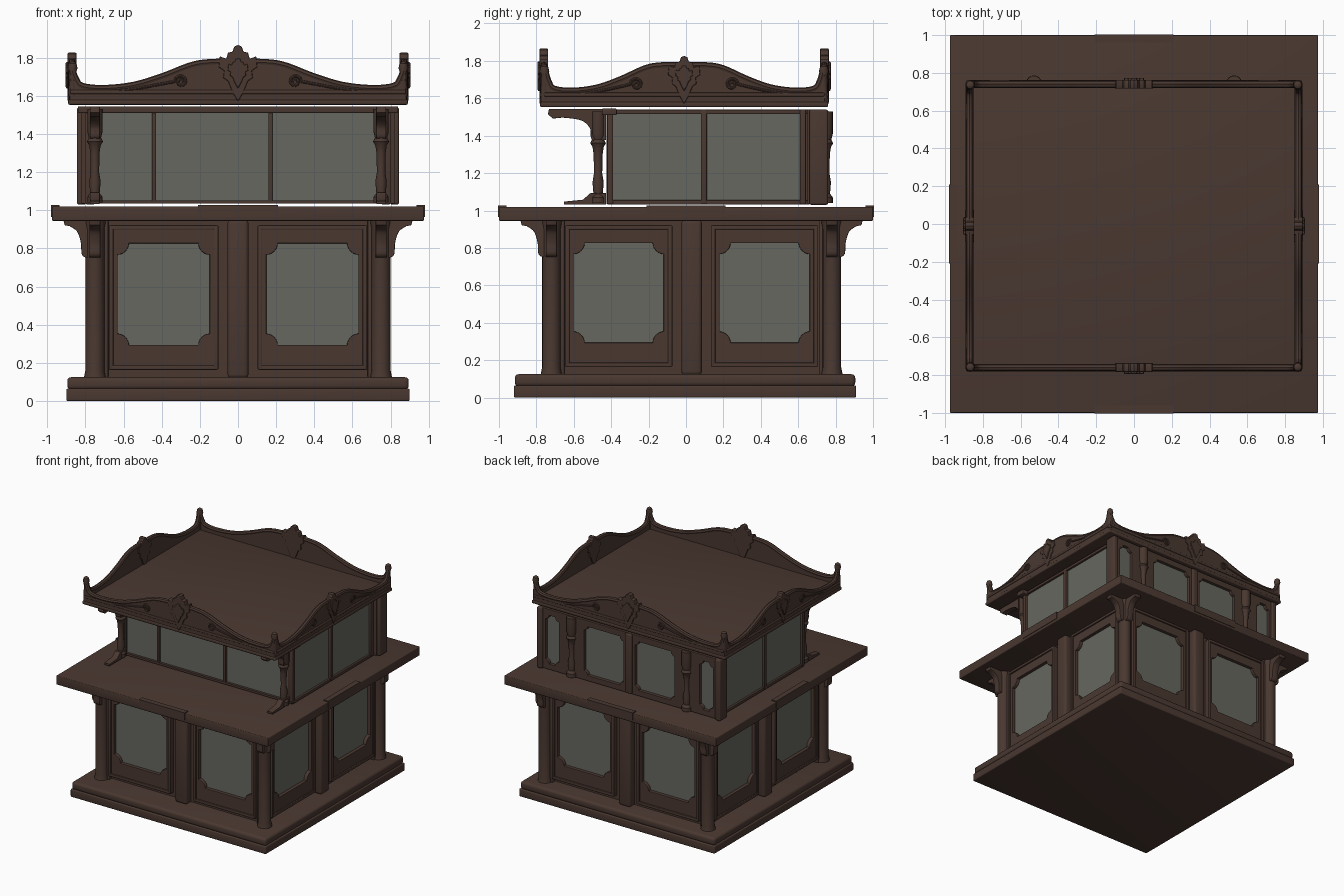
import bpy, bmesh, math
from mathutils import Matrix, Vector

if "Cube" in bpy.data.objects:
    bpy.data.objects.remove(bpy.data.objects["Cube"])


def material(name, rgb):
    m = bpy.data.materials.new(name)
    m.use_nodes = True
    m.diffuse_color = (*rgb, 1)
    m.node_tree.nodes["Principled BSDF"].inputs["Base Color"].default_value = (*rgb, 1)
    return m


WOOD = material("dark_brown_wood", (0.068, 0.039, 0.030))
GLASS = material("grey_glass", (0.135, 0.137, 0.115))


def finish(name, mesh, mat, matrix=Matrix()):
    mesh.transform(matrix)
    mesh.materials.clear()
    mesh.materials.append(mat)
    mesh.shade_smooth()
    mesh.set_sharp_from_angle(angle=math.radians(35))
    ob = bpy.data.objects.new(name, mesh)
    bpy.context.collection.objects.link(ob)
    return ob


def box(name, lo, hi, mat=WOOD, bevel=0.0, matrix=Matrix()):
    bm = bmesh.new()
    size = Vector(hi) - Vector(lo)
    mid = (Vector(hi) + Vector(lo)) / 2
    bmesh.ops.create_cube(bm, size=1, matrix=Matrix.Translation(mid) @ Matrix.Diagonal((*size, 1)))
    if bevel:
        bmesh.ops.bevel(bm, geom=bm.edges[:], offset=bevel, segments=3, profile=0.5, affect='EDGES')
    mesh = bpy.data.meshes.new(name)
    bm.to_mesh(mesh)
    bm.free()
    return finish(name, mesh, mat, matrix)


def curve_part(name, loops, matrix, mat=WOOD, depth=0.0, bevel=0.0, tube=False):
    """Flat extruded outline (extra loops are holes), or a round moulding along a path."""
    cu = bpy.data.curves.new(name, 'CURVE')
    cu.dimensions = '3D' if tube else '2D'
    cu.fill_mode = 'FULL' if tube else 'BOTH'
    cu.extrude, cu.bevel_depth, cu.bevel_resolution = depth / 2, bevel, 2 if tube else 1
    cu.use_fill_caps = tube
    for pts in loops:
        sp = cu.splines.new('POLY')
        sp.points.add(len(pts) - 1)
        for p, (u, v) in zip(sp.points, pts):
            p.co = (u, v, 0, 1)
        sp.use_cyclic_u = not tube
    tmp = bpy.data.objects.new("tmp", cu)
    bpy.context.collection.objects.link(tmp)
    dg = bpy.context.evaluated_depsgraph_get()
    mesh = bpy.data.meshes.new_from_object(tmp.evaluated_get(dg))
    bpy.data.objects.remove(tmp)
    mesh.name = name
    return finish(name, mesh, mat, matrix)


def lathe(name, profile, at, squash=1.0):
    bm = bmesh.new()
    vs = [bm.verts.new((r, 0, z)) for r, z in profile]
    es = [bm.edges.new(p) for p in zip(vs, vs[1:])]
    bmesh.ops.spin(bm, geom=vs + es, cent=(0, 0, 0), axis=(0, 0, 1), angle=math.tau, steps=16)
    bmesh.ops.remove_doubles(bm, verts=bm.verts[:], dist=1e-4)
    bmesh.ops.recalc_face_normals(bm, faces=bm.faces[:])
    mesh = bpy.data.meshes.new(name)
    bm.to_mesh(mesh)
    bm.free()
    return finish(name, mesh, WOOD, Matrix.Translation(at))


def face(turn, dist, cy=0.0):
    """Local u runs along a side, v is up, w points outwards."""
    return (Matrix.Translation((0, cy, 0)) @ Matrix.Rotation(turn * math.pi / 2, 4, 'Z')
            @ Matrix.Rotation(math.pi / 2, 4, 'X') @ Matrix.Translation((0, 0, dist)))


def rect(u0, u1, v0, v1):
    return [(u0, v0), (u1, v0), (u1, v1), (u0, v1)]


def notched(u0, u1, v0, v1, r):
    """Rectangle with hollow quarter-round corners."""
    pts = []
    for i, (u, v) in enumerate(rect(u0, u1, v0, v1)):
        for k in range(7):
            a = math.pi / 2 * (i + 1 - k / 6)
            pts.append((u + r * math.cos(a), v + r * math.sin(a)))
    return pts


def smooth(pts, n=6):
    out = []
    for i in range(len(pts) - 1):
        p = [Vector(pts[max(0, min(len(pts) - 1, i + k))]) for k in (-1, 0, 1, 2)]
        for j in range(n):
            t = j / n
            q = (p[1] * 2 + (p[2] - p[0]) * t + (p[0] * 2 - p[1] * 5 + p[2] * 4 - p[3]) * t * t
                 + (p[1] * 3 - p[0] - p[2] * 3 + p[3]) * t ** 3) / 2
            out.append((q.x, q.y))
    return out + [tuple(pts[-1])]


# Plinth, cabinet core and counter
box("plinth_lower", (-0.9, -0.92, 0), (0.9, 0.91, 0.065), bevel=0.008)
box("plinth_upper", (-0.895, -0.915, 0.06), (0.895, 0.905, 0.125), bevel=0.02)
box("cabinet_core", (-0.72, -0.69, 0.1), (0.72, 0.75, 0.96))
box("counter", (-0.975, -1, 0.945), (0.975, 1, 1.02), bevel=0.006)

# Cabinet sides: windows, pilasters, corner posts and brackets
BRACKET = [(0, 0.945), (0.13, 0.945), (0.125, 0.925)] + smooth(
    [(0.1, 0.92), (0.06, 0.89), (0.04, 0.83), (0.035, 0.77), (0.01, 0.755), (0, 0.77)])
for t in range(4):
    M = face(t, 0, 0.03)
    for s in (-1, 1):
        mid = s * 0.39
        curve_part("window_frame", [rect(mid - 0.28, mid + 0.28, 0.17, 0.91),
                   notched(mid - 0.245, mid + 0.245, 0.29, 0.83, 0.06)],
                   M @ Matrix.Translation((0, 0, 0.74)), depth=0.03, bevel=0.004)
        box("window_glass", (mid - 0.255, 0.28, 0.715), (mid + 0.255, 0.84, 0.732), GLASS, matrix=M)
        for u in (mid - 0.275, mid + 0.275):
            box("window_moulding", (u - 0.012, 0.165, 0.74), (u + 0.012, 0.92, 0.77), bevel=0.005, matrix=M)
        for v in (0.175, 0.91):
            box("window_moulding", (mid - 0.28, v - 0.012, 0.74), (mid + 0.28, v + 0.012, 0.77),
                bevel=0.005, matrix=M)
        box("edge_pilaster", (s * 0.72 - 0.04, 0.12, 0.71), (s * 0.72 + 0.04, 0.95, 0.755), bevel=0.008, matrix=M)
        curve_part("counter_bracket", [[(s * (u + 0.78), v) for u, v in BRACKET]],
                   M @ Matrix.Translation((0, 0, 0.75)), depth=0.05, bevel=0.004)
    box("centre_pilaster", (-0.055, 0.12, 0.71), (0.055, 0.95, 0.785), bevel=0.02, matrix=M)
    edge = (1.0, 0.975)[t % 2]
    box("counter_edge_plate", (-0.21, 0.965, edge - 0.04), (0.21, 1.027, edge + 0.004), matrix=face(t, 0))
for x in (-0.75, 0.75):
    for y in (-0.72, 0.78):
        lathe("corner_post", [(0, 0.12), (0.058, 0.12), (0.05, 0.16), (0.05, 0.9), (0.058, 0.945), (0, 0.945)],
              (x, y, 0))

# Upper case with front and side glazing
box("upper_core", (-0.75, -0.39, 1.04), (0.75, 0.68, 1.54))
box("front_glass", (-0.74, -0.405, 1.045), (0.74, -0.385, 1.52), GLASS)
for x in (-0.44, 0.17):
    box("front_mullion", (x - 0.011, -0.425, 1.04), (x + 0.011, -0.38, 1.53), bevel=0.004)
box("front_lintel", (-0.84, -0.45, 1.51), (0.84, -0.37, 1.545), bevel=0.006)
box("front_sill", (-0.79, -0.425, 1.035), (0.79, -0.37, 1.052))
TURNING = [(0, 1.04), (0.04, 1.04), (0.04, 1.07), (0.025, 1.09), (0.03, 1.15), (0.022, 1.2), (0.024, 1.3),
           (0.03, 1.34), (0.042, 1.36), (0.032, 1.38), (0.04, 1.41), (0.04, 1.53), (0, 1.53)]
ARM = [(-0.43, 1.54), (-0.73, 1.54), (-0.735, 1.515), (-0.71, 1.495)] + smooth(
    [(-0.66, 1.5), (-0.56, 1.485), (-0.51, 1.44), (-0.5, 1.38), (-0.43, 1.38)])
FOOT = [(-0.43, 1.035), (-0.65, 1.035), (-0.65, 1.045), (-0.55, 1.055), (-0.51, 1.09), (-0.43, 1.09)]
for s in (-1, 1):
    box("side_glass", (s * 0.77 - 0.01, -0.39, 1.045), (s * 0.77 + 0.01, 0.64, 1.52), GLASS)
    for y in (-0.405, 0.095, 0.625):
        box("side_post", (s * 0.775 - 0.025, y - 0.016, 1.035), (s * 0.775 + 0.025, y + 0.016, 1.54), bevel=0.005)
    for z in (1.043, 1.527):
        box("side_rail", (s * 0.775 - 0.022, -0.42, z - 0.012), (s * 0.775 + 0.022, 0.66, z + 0.012), bevel=0.004)
    lathe("turned_column", TURNING, (s * 0.75, -0.47, 0))
    for name, outline in (("column_arm", ARM), ("column_foot", FOOT)):
        curve_part(name, [outline], face(1, s * 0.75), depth=0.045, bevel=0.003)

# Back wall: pierced board with four lights, half columns and corner posts
box("back_board_core", (-0.82, 0.65, 1.035), (0.82, 0.715, 1.54))
holes = []
for s in (-1, 1):
    for mid, half in ((s * 0.235, 0.185), (s * 0.71, 0.065)):
        holes.append(notched(mid - half, mid + half, 1.08, 1.49, 0.035))
        box("back_glass", (mid - half - 0.005, 0.7, 1.075), (mid + half + 0.005, 0.722, 1.495), GLASS)
    lathe("back_column", TURNING, (s * 0.53, 0.745, 0))
    box("back_corner_post", (s * 0.82 - 0.025, 0.66, 1.03), (s * 0.82 + 0.025, 0.76, 1.54), bevel=0.012)
curve_part("back_board", [rect(-0.82, 0.82, 1.04, 1.535)] + holes, face(2, 0.73), depth=0.03, bevel=0.003)
box("back_mullion", (-0.03, 0.72, 1.04), (0.03, 0.765, 1.535), bevel=0.01)

# Cornice and roof deck
box("cornice_lower", (-0.89, -0.78, 1.553), (0.89, 0.76, 1.58), bevel=0.008)
box("cornice_upper", (-0.875, -0.765, 1.575), (0.875, 0.745, 1.605), bevel=0.008)

# Carved crests with top moulding, scrolls and shield
SWEEP = [(0, 1.775), (0.14, 1.775), (0.27, 1.76), (0.45, 1.7), (0.62, 1.655), (0.8, 1.638),
         (0.93, 1.65), (0.97, 1.69), (0.99, 1.74)]
SHIELD = [(0, 0), (0.25, 0.15), (0.5, 0.36), (0.75, 0.42), (0.7, 0.55), (1, 0.62), (0.95, 0.78), (0.6, 0.74),
          (0.5, 0.86), (0.25, 0.88), (0.15, 0.98), (0, 1)]
for t in range(4):
    half, dist = ((0.88, 0.75), (0.75, 0.87))[t % 2]
    top, width = ((1.86, 0.095), (1.82, 0.08))[t % 2]
    M = face(t, dist, -0.01)
    right = smooth([(f * half, z) for f, z in SWEEP])
    line = [(-u, v) for u, v in reversed(right[1:])] + right
    curve_part("crest_board", [[(-half, 1.58)] + line + [(half, 1.58)]], M, depth=0.024, bevel=0.003)
    curve_part("crest_moulding", [line], M, bevel=0.019, tube=True)
    box("crest_bead", (-half, 1.61, 0.0), (half, 1.63, 0.022), bevel=0.006, matrix=M)
    for s in (-1, 1):
        spiral = [(s * (0.34 * half + 0.034 * (1 - k / 20) * math.cos(k * 0.6)),
                   1.675 + 0.034 * (1 - k / 20) * math.sin(k * 0.6)) for k in range(18)]
        tail = smooth([(s * 0.82 * half, 1.62), (s * 0.65 * half, 1.632), (s * 0.47 * half, 1.66), spiral[0]])
        curve_part("crest_scroll", [tail + spiral[1:]], M @ Matrix.Translation((0, 0, 0.014)),
                   bevel=0.008, tube=True)
    shield = [(u * width, 1.58 + v * (top - 1.58)) for u, v in SHIELD]
    shield += [(-u, v) for u, v in reversed(shield[1:-1])]
    curve_part("crest_shield", [shield], M, depth=0.035, bevel=0.006)
    curve_part("shield_boss", [[(u * 0.5, 1.72 + (v - 1.72) * 0.5) for u, v in shield]],
               M @ Matrix.Translation((0, 0, 0.022)), depth=0.012, bevel=0.006)

# Corner finials of the crests
for x in (-0.867, 0.867):
    for y in (-0.757, 0.737):
        lathe("corner_finial", [(0, 1.6), (0.022, 1.6), (0.018, 1.72), (0.026, 1.745), (0.02, 1.77), (0, 1.785)],
              (x, y, 0))
